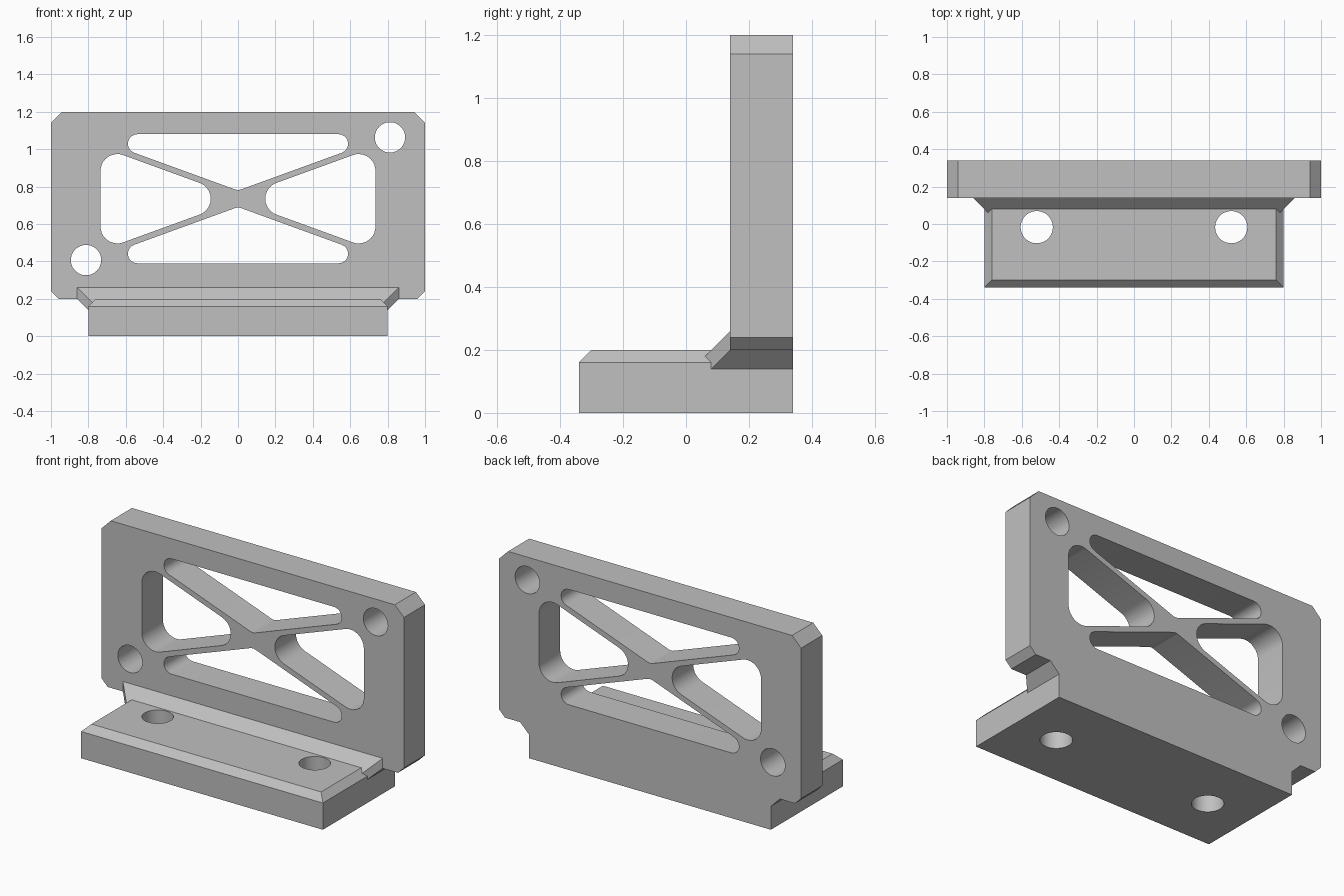
import bpy, bmesh, math
from mathutils import Vector

if "Cube" in bpy.data.objects:
    bpy.data.objects.remove(bpy.data.objects["Cube"], do_unlink=True)

grey = bpy.data.materials.new("light grey")
grey.use_nodes = True
grey.diffuse_color = (0.53, 0.53, 0.53, 1)
grey.node_tree.nodes["Principled BSDF"].inputs["Base Color"].default_value = grey.diffuse_color

MID = 0.735            # height of the truss centre
SLOPE = math.tan(math.radians(20))
BACK, FACE = 0.34, 0.14


def activate(ob):
    bpy.ops.object.select_all(action='DESELECT')
    ob.select_set(True)
    bpy.context.view_layer.objects.active = ob


def rounded(corners, radius, steps=10):
    """Polygon with every corner replaced by a tangent arc."""
    pts = [Vector(c) for c in corners]
    out = []
    for i, p in enumerate(pts):
        a = (pts[i - 1] - p).normalized()
        b = (pts[(i + 1) % len(pts)] - p).normalized()
        half = a.angle(b) / 2
        centre = p + (a + b).normalized() * radius / math.sin(half)
        start = p + a * radius / math.tan(half) - centre
        end = p + b * radius / math.tan(half) - centre
        sweep = start.angle(end)
        for k in range(steps + 1):
            t = k / steps
            v = (start * math.sin((1 - t) * sweep) + end * math.sin(t * sweep)) / math.sin(sweep)
            out.append(centre + v)
    return out


def circle(x, z, radius, n=48):
    return [(x + radius * math.cos(2 * math.pi * k / n),
             z + radius * math.sin(2 * math.pi * k / n)) for k in range(n)]


def hull(name, half):
    """Convex solid from points mirrored across x."""
    bm = bmesh.new()
    for x, y, z in half:
        for s in (1, -1):
            bm.verts.new((s * x, y, z))
    res = bmesh.ops.convex_hull(bm, input=bm.verts[:])
    spare = [v for v in bm.verts if not v.link_faces]
    bmesh.ops.delete(bm, geom=spare, context='VERTS')
    bmesh.ops.dissolve_limit(bm, angle_limit=0.01, verts=bm.verts[:], edges=bm.edges[:])
    bmesh.ops.recalc_face_normals(bm, faces=bm.faces[:])
    me = bpy.data.meshes.new(name)
    bm.to_mesh(me)
    bm.free()
    me.materials.append(grey)
    ob = bpy.data.objects.new(name, me)
    bpy.context.collection.objects.link(ob)
    return ob


# Upright plate outline: chamfered corners, flaring in to the foot width below
right = [(0.8, 0), (0.8, 0.14), (0.86, 0.2), (0.96, 0.2), (1, 0.24), (1, 1.14), (0.94, 1.2)]
loops = [right + [(-x, z) for x, z in reversed(right)]]

# Truss windows: flat triangles above and below, trapezoids at the sides
for s in (1, -1):
    reach = 0.301 / SLOPE
    loops.append(rounded([(-reach, MID + s * 0.345), (reach, MID + s * 0.345),
                          (0, MID + s * 0.044)], 0.051))
    tip, edge = -0.01 / SLOPE, 0.735
    rise = 0.01 + edge * SLOPE
    loops.append(rounded([(s * tip, MID), (s * edge, MID + rise), (s * edge, MID - rise)], 0.09))
    # Mounting holes in opposite corners
    loops.append(circle(s * 0.8125, MID + s * 0.328, 0.081))

curve = bpy.data.curves.new("upright_plate", 'CURVE')
curve.dimensions = '2D'
curve.fill_mode = 'BOTH'
curve.extrude = (BACK - FACE) / 2
for loop in loops:
    spline = curve.splines.new('POLY')
    spline.points.add(len(loop) - 1)
    for point, co in zip(spline.points, loop):
        point.co = (co[0], co[1], 0, 1)
    spline.use_cyclic_u = True
plate = bpy.data.objects.new("upright_plate", curve)
bpy.context.collection.objects.link(plate)
plate.rotation_euler.x = math.pi / 2
plate.location.y = (BACK + FACE) / 2
activate(plate)
bpy.ops.object.convert(target='MESH')
plate = bpy.context.view_layer.objects.active
bpy.ops.object.transform_apply(location=True, rotation=True, scale=True)
bm = bmesh.new()
bm.from_mesh(plate.data)
bmesh.ops.remove_doubles(bm, verts=bm.verts[:], dist=0.0001)
bmesh.ops.recalc_face_normals(bm, faces=bm.faces[:])
bm.to_mesh(plate.data)
bm.free()
plate.data.materials.clear()
plate.data.materials.append(grey)

# Foot with a chamfered top edge
foot = hull("foot", [(0.8, -0.34, 0), (0.8, -0.34, 0.16), (0.76, -0.3, 0.2),
                     (0.8, FACE, 0), (0.8, FACE, 0.16), (0.76, FACE, 0.2)])

# Sloped collar bracing the plate against the foot
collar = hull("corner_collar", [(0.86, FACE, 0.26), (0.86, FACE, 0.2), (0.8, FACE, 0.14),
                                (0.8, 0.08, 0.14), (0.78, 0.06, 0.14), (0.78, 0.06, 0.18)])

# Vertical bolt holes
for s in (1, -1):
    bpy.ops.mesh.primitive_cylinder_add(vertices=48, radius=0.086, depth=1,
                                        location=(s * 0.52, -0.017, 0.1))
    cutter = bpy.context.object
    cutter.name = "hole_cutter"
    for ob in (foot, collar):
        mod = ob.modifiers.new("bolt_hole", 'BOOLEAN')
        mod.operation = 'DIFFERENCE'
        mod.solver = 'EXACT'
        mod.object = cutter
        activate(ob)
        bpy.ops.object.modifier_apply(modifier=mod.name)
    bpy.data.objects.remove(cutter, do_unlink=True)

for ob in (plate, foot, collar):
    activate(ob)
    bpy.ops.object.shade_smooth_by_angle(angle=math.radians(25))
